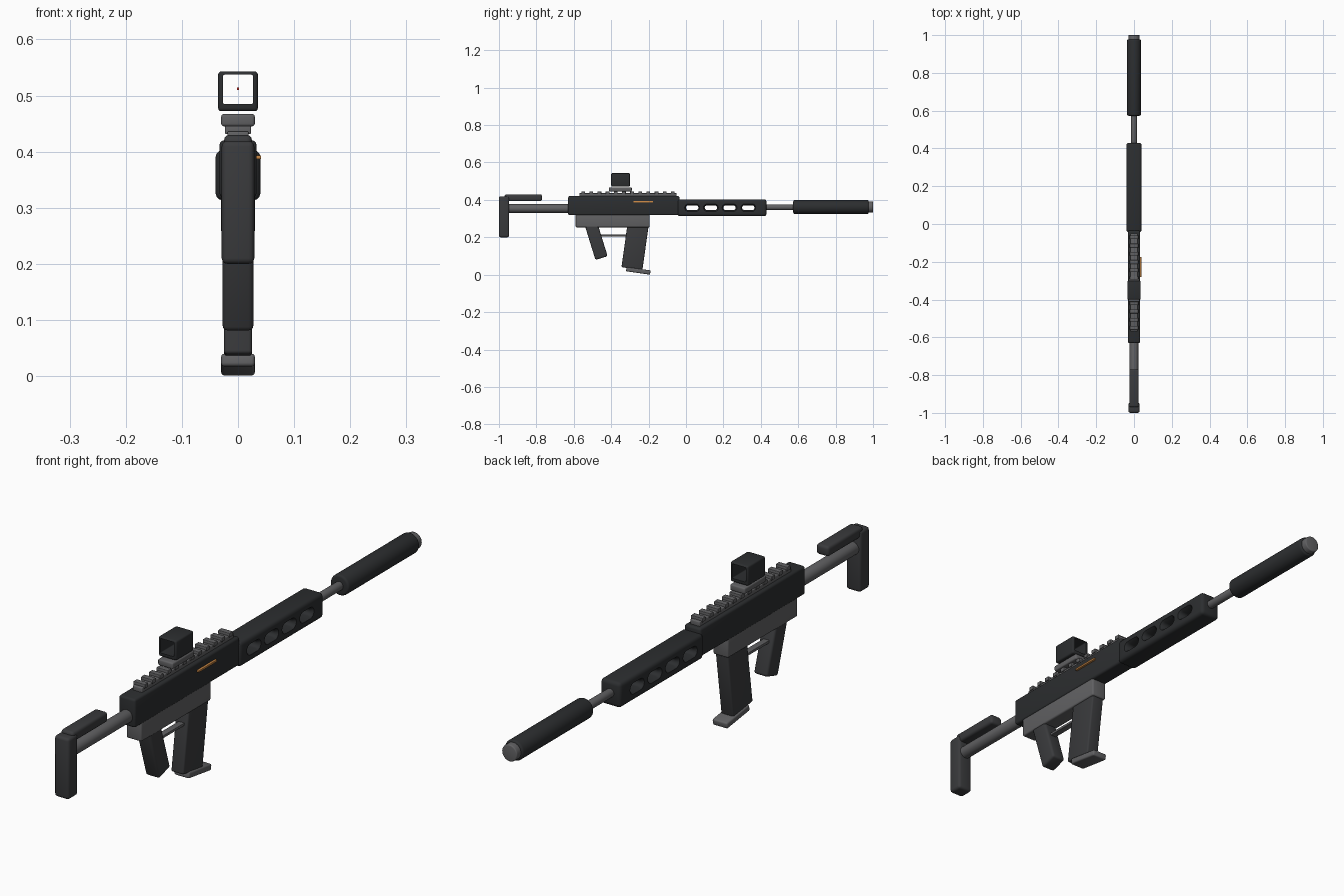
import bpy, bmesh, math
from mathutils import Matrix, Vector

if "Cube" in bpy.data.objects:
    bpy.data.objects.remove(bpy.data.objects["Cube"])


def material(name, r, g, b):
    m = bpy.data.materials.new(name)
    m.diffuse_color = (r, g, b, 1)
    m.use_nodes = True
    m.node_tree.nodes["Principled BSDF"].inputs["Base Color"].default_value = m.diffuse_color
    return m


BLACK = material("black", 0.025, 0.027, 0.029)
DARK = material("dark_polymer", 0.042, 0.043, 0.046)
METAL = material("metal", 0.12, 0.12, 0.125)
ORANGE = material("orange", 0.6, 0.25, 0.06)
RED = material("red", 0.8, 0.03, 0.02)


def finish(name, bm, mat):
    bmesh.ops.recalc_face_normals(bm, faces=bm.faces)
    me = bpy.data.meshes.new(name)
    bm.to_mesh(me)
    bm.free()
    ob = bpy.data.objects.new(name, me)
    bpy.context.collection.objects.link(ob)
    if mat:
        me.materials.append(mat)
    return ob


def box(name, center, size, mat, bevel=0.006, tilt=0.0):
    """Rounded box, optionally tilted about x."""
    bm = bmesh.new()
    bmesh.ops.create_cube(bm, size=1)
    bmesh.ops.scale(bm, vec=size, verts=bm.verts)
    if bevel:
        bmesh.ops.bevel(bm, geom=bm.edges[:], offset=bevel, segments=3,
                        profile=0.5, affect='EDGES')
    bmesh.ops.transform(bm, matrix=Matrix.Translation(center) @ Matrix.Rotation(tilt, 4, 'X'),
                        verts=bm.verts)
    return finish(name, bm, mat)


def span(name, x, y0, y1, z0, z1, mat, bevel=0.006):
    """Box given by half width and y / z ranges."""
    return box(name, (0, (y0 + y1) / 2, (z0 + z1) / 2), (2 * x, y1 - y0, z1 - z0), mat, bevel)


def tube(name, r, y0, y1, z, mat, bevel=0.003):
    """Solid cylinder along y with rounded rims."""
    bm = bmesh.new()
    bmesh.ops.create_cone(bm, cap_ends=True, segments=32, radius1=r, radius2=r, depth=y1 - y0)
    rims = [e for e in bm.edges if abs(e.verts[0].co.z - e.verts[1].co.z) < 1e-5]
    bmesh.ops.bevel(bm, geom=rims, offset=bevel, segments=3, profile=0.5, affect='EDGES')
    bmesh.ops.transform(bm, matrix=Matrix.Translation((0, (y0 + y1) / 2, z)) @
                        Matrix.Rotation(math.pi / 2, 4, 'X'), verts=bm.verts)
    return finish(name, bm, mat)


def cut(ob, cutter):
    mod = ob.modifiers.new("cut", 'BOOLEAN')
    mod.object = cutter
    mod.solver = 'EXACT'
    bpy.context.view_layer.update()
    me = bpy.data.meshes.new_from_object(ob.evaluated_get(bpy.context.evaluated_depsgraph_get()))
    ob.modifiers.clear()
    ob.data = me
    bpy.data.objects.remove(cutter)


def slot_cutter(y, z):
    """Capsule-shaped slot through x, flared at both mouths."""
    bm = bmesh.new()
    rings = []
    for x, r in ((-0.05, 0.026), (-0.028, 0.013), (0.028, 0.013), (0.05, 0.026)):
        ring = []
        for i in range(20):
            a = math.pi * (i % 10) / 9 - math.pi / 2 + (math.pi if i >= 10 else 0)
            side = 0.02 if i < 10 else -0.02
            ring.append(bm.verts.new((x, y + side + r * math.cos(a), z + r * math.sin(a))))
        rings.append(ring)
    for a, b in zip(rings, rings[1:]):
        for i in range(20):
            j = (i + 1) % 20
            bm.faces.new((a[i], a[j], b[j], b[i]))
    bm.faces.new(rings[0])
    bm.faces.new(rings[-1])
    return finish("slot_cutter", bm, None)


# Stock: butt, cheek rest and buffer tube
span("butt_plate", 0.029, -1.0, -0.945, 0.20, 0.419, DARK, 0.01)
span("cheek_rest", 0.025, -0.97, -0.77, 0.393, 0.43, DARK, 0.01)
tube("buffer_tube", 0.023, -0.96, -0.62, 0.354, METAL)

# Receiver
span("upper_receiver", 0.033, -0.63, -0.035, 0.318, 0.42, BLACK, 0.008)
span("lower_receiver", 0.03, -0.59, -0.195, 0.253, 0.33, METAL, 0.006)
box("side_strip", (0.036, -0.228, 0.39), (0.01, 0.105, 0.007), ORANGE, 0.001)

# Grip, trigger guard and magazine
box("grip", (0, -0.484, 0.194), (0.055, 0.068, 0.22), DARK, 0.009, 0.3)
span("trigger_guard", 0.012, -0.465, -0.31, 0.204, 0.214, METAL, 0.002)
box("magazine", (0, -0.271, 0.161), (0.05, 0.113, 0.26), DARK, 0.006, -0.14)
box("magazine_base", (0, -0.255, 0.0205), (0.06, 0.13, 0.023), METAL, 0.006, -0.14)

# Handguard with four vent slots
handguard = span("handguard", 0.04, -0.045, 0.43, 0.313, 0.403, BLACK, 0.013)
for i in range(4):
    cut(handguard, slot_cutter(0.033 + 0.1 * i, 0.358))

# Barrel and muzzle
tube("barrel", 0.0155, 0.40, 0.60, 0.361, METAL)
tube("suppressor", 0.037, 0.573, 0.977, 0.362, BLACK, 0.008)
tube("muzzle_cap", 0.03, 0.96, 1.0, 0.362, METAL, 0.004)

# Top rail
span("rail_base", 0.019, -0.57, -0.05, 0.415, 0.436, METAL, 0.003)
for i in range(12):
    y = -0.55 + i * 0.0436
    span("rail_tooth_%d" % (i + 1), 0.023, y - 0.01, y + 0.01, 0.431, 0.446, METAL, 0.002)

# Sight: mount, open square housing and aiming dot
span("sight_mount", 0.03, -0.412, -0.29, 0.445, 0.467, METAL, 0.005)
housing = span("sight_housing", 0.0355, -0.40, -0.30, 0.472, 0.543, BLACK, 0.006)
cut(housing, span("sight_cutter", 0.027, -0.5, -0.2, 0.485, 0.537, None, 0.003))
span("aiming_dot", 0.002, -0.352, -0.348, 0.51, 0.514, RED, 0)

# Smooth the rounded edges, keep hard ones sharp
for ob in bpy.context.scene.objects:
    ob.select_set(True)
    bpy.context.view_layer.objects.active = ob
bpy.ops.object.shade_smooth_by_angle(angle=math.radians(35))
